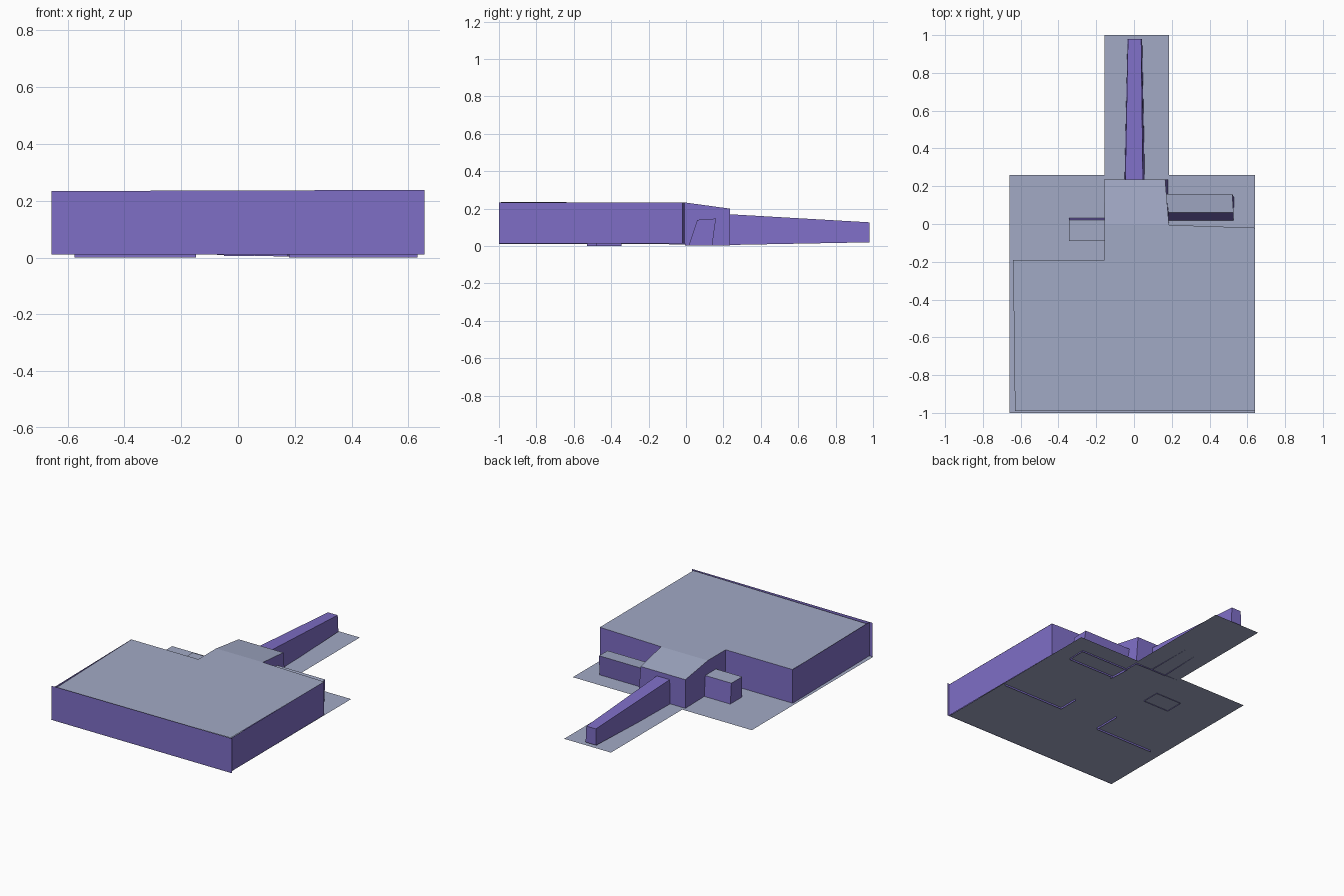
import bpy, bmesh

if "Cube" in bpy.data.objects:
    bpy.data.objects.remove(bpy.data.objects["Cube"])


def material(name, rgb):
    m = bpy.data.materials.new(name)
    m.diffuse_color = (*rgb, 1)
    m.use_nodes = True
    m.node_tree.nodes["Principled BSDF"].inputs["Base Color"].default_value = m.diffuse_color
    return m


SLAB = material("blue grey slab", (0.36, 0.40, 0.56))
WALL = material("violet wall", (0.21, 0.156, 0.565))


def finish(name, bm, *mats):
    me = bpy.data.meshes.new(name)
    bm.to_mesh(me)
    bm.free()
    for m in mats:
        me.materials.append(m)
    ob = bpy.data.objects.new(name, me)
    bpy.context.collection.objects.link(ob)
    return ob


def sheet(name, polys, mat):
    """Thin horizontal surface from one or more outlines of (x, y, z)."""
    bm = bmesh.new()
    for pts in polys:
        bm.faces.new([bm.verts.new(p) for p in pts])
    bmesh.ops.remove_doubles(bm, verts=bm.verts, dist=1e-4)
    return finish(name, bm, mat)


def walls(name, low, high, closed=False, cap=None):
    """Wall band between a lower and an upper path, with an optional lid."""
    bm = bmesh.new()
    a = [bm.verts.new(p) for p in low]
    b = [bm.verts.new(p) for p in high]
    n = len(a)
    for i in range(n if closed else n - 1):
        j = (i + 1) % n
        bm.faces.new((a[i], a[j], b[j], b[i]))
    if cap:
        bm.faces.new(b).material_index = 0 if cap == WALL else 1
    return finish(name, bm, WALL, SLAB)


def at(path, z):
    return [(x, y, z) for x, y in path]


# T-shaped floor
sheet("floor", [at([(-.66, -1), (.64, -1), (.64, .26), (.185, .26), (.185, 1),
                    (-.155, 1), (-.155, .26), (-.66, .26)], .012)], SLAB)

# roof: flat hall part plus a tongue sloping down to the back
T = .233
sheet("roof", [
    [(-.63, -.99, .222), (.64, -.99, .235), (.64, -.02, T), (.185, -.005, T),
     (-.155, -.005, T), (-.155, -.19, T), (-.64, -.19, T)],
    [(.185, -.005, T), (.165, .235, .20), (-.16, .235, .20), (-.155, -.005, T)],
], SLAB)

# hall walls: the front one runs past the side walls
front = [(-.656, -.999), (.656, -.999)]
walls("front_wall", at(front, .01), [(-.656, -.999, .234), (.656, -.999, .238)])
right = [(.642, -.999), (.638, -.02), (.185, -.005)]
walls("right_wall", at(right, .014), at(right, T))
left = [(-.632, -.999), (-.642, -.19), (-.155, -.19), (-.155, -.005)]
walls("left_wall", at(left, .012), at(left, T))

# walls of the back tongue
walls("tongue_walls",
      [(.185, -.005, .003), (.18, .235, .003), (-.16, .235, .012), (-.155, -.005, .012)],
      [(.185, -.005, T), (.165, .235, .20), (-.16, .235, .20), (-.155, -.005, T)])

# tapering passage at the back
walls("passage",
      [(.057, .234, .006), (.043, .98, .02), (-.034, .98, .02), (-.05, .234, .006)],
      [(.047, .234, .17), (.038, .98, .127), (-.032, .98, .127), (-.046, .234, .17)],
      True, WALL)

# side alcoves, the right one with a sloping front
walls("right_alcove",
      at([(.18, .015), (.527, .015), (.53, .14), (.175, .14)], .003),
      [(.182, .06, .14), (.527, .06, .14), (.52, .16, .147), (.17, .16, .147)],
      True, SLAB)
walls("left_alcove",
      at([(-.345, -.09), (-.155, -.09), (-.155, .033), (-.345, .033)], .008),
      at([(-.345, -.09), (-.155, -.09), (-.155, .022), (-.345, .022)], .145),
      True, SLAB)

# two L-shaped partitions inside the hall
for name, path in (
        ("right_partition", [(.632, -.48), (.18, -.48), (.18, -.345)]),
        ("left_partition", [(-.575, -.53), (-.148, -.53), (-.148, -.345)])):
    walls(name, at(path, 0), at(path, .22))
